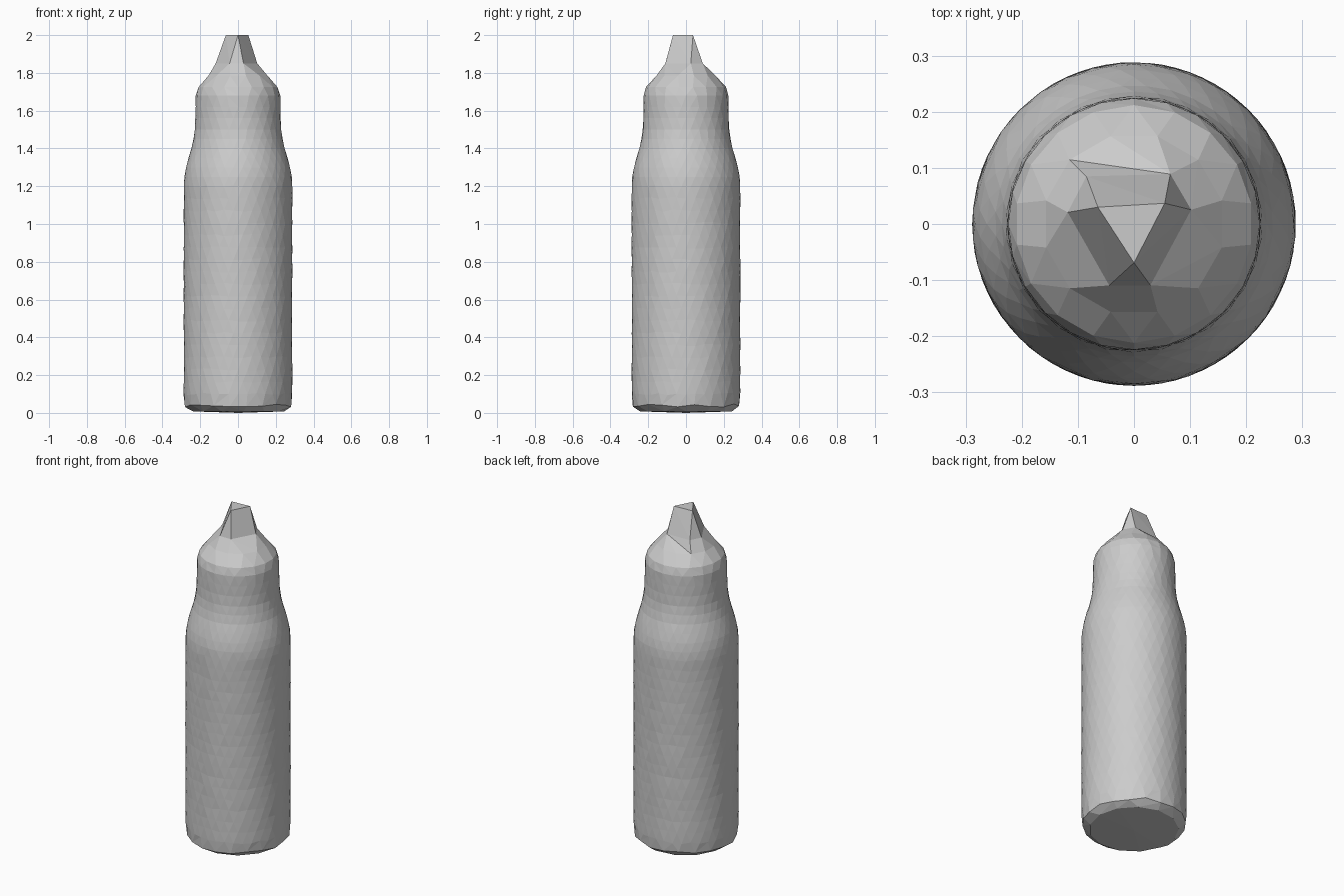
import bpy, bmesh, math, random

if "Cube" in bpy.data.objects:
    bpy.data.objects.remove(bpy.data.objects["Cube"])

random.seed(4)
bm = bmesh.new()
TAU = 2 * math.pi


def ring(z, r, n, turn=0.0, jitter=0.0, zj=0.0):
    """Ring of vertices as a list of (angle, vertex), sorted by angle."""
    out = []
    for i in range(n):
        a = TAU * (i + turn) / n
        rr = r + random.uniform(-jitter, jitter)
        zz = z + random.uniform(-zj, zj)
        out.append((a, bm.verts.new((rr * math.cos(a), rr * math.sin(a), zz))))
    return out


def polar_ring(z, points):
    """Ring from (degrees, radius) pairs."""
    return [(math.radians(d), bm.verts.new((r * math.cos(math.radians(d)),
            r * math.sin(math.radians(d)), z))) for d, r in points]


def stitch(low, high):
    """Triangle strip between two rings of any vertex counts."""
    start = min(range(len(high)),
                key=lambda k: abs(math.remainder(high[k][0] - low[0][0], TAU)))
    high = high[start:] + [(a + TAU, v) for a, v in high[:start]]
    shift = TAU * round((low[0][0] - high[0][0]) / TAU)
    high = [(a + shift, v) for a, v in high]
    A = low + [(low[0][0] + TAU, low[0][1])]
    B = high + [(high[0][0] + TAU, high[0][1])]
    i = j = 0
    while i < len(low) or j < len(high):
        up_low = j >= len(high) or (i < len(low) and A[i + 1][0] <= B[j + 1][0])
        if up_low:
            bm.faces.new((A[i][1], A[i + 1][1], B[j][1]))
            i += 1
        else:
            bm.faces.new((A[i][1], B[j + 1][1], B[j][1]))
            j += 1


# Rounded, coarse base edge
rings = [ring(0.008, 0.245, 13, 0.0), ring(0.04, 0.283, 20, 0.5, 0.002, 0.01)]
base = rings[0]

# Straight barrel, staggered rings give the faceted skin
for k in range(18):
    rings.append(ring(0.1 + k * 0.0647, 0.2875, 36, 0.5 * (k % 2), 0.001, 0.006))

# Shoulder and neck
profile = [(1.25, 0.284), (1.30, 0.275), (1.35, 0.262), (1.40, 0.247),
           (1.45, 0.236), (1.50, 0.229), (1.56, 0.226), (1.62, 0.225)]
for k, (z, r) in enumerate(profile):
    rings.append(ring(z, r, 36 if k < 5 else 30, 0.5 * (k % 2), 0.0007))

# Dome with growing facets
rings += [ring(1.68, 0.224, 24, 0.0), ring(1.725, 0.212, 18, 0.5),
          ring(1.785, 0.162, 12, 0.5)]

# Three-sided pointed nozzle
rings.append(polar_ring(1.85, [(14, .105), (54, .11), (135, .12),
                               (170, .12), (248, .118), (285, .113)]))
tip = polar_ring(2.0, [(34, .066), (155, .071), (270, .069)])
rings.append(tip)

for low, high in zip(rings, rings[1:]):
    stitch(low, high)

# Close both ends
bm.faces.new([v for _, v in tip])
bottom = bm.verts.new((0, 0, 0))
for k in range(len(base)):
    bm.faces.new((bottom, base[(k + 1) % len(base)][1], base[k][1]))

bmesh.ops.recalc_face_normals(bm, faces=bm.faces)
mesh = bpy.data.meshes.new("bottle")
bm.to_mesh(mesh)
bm.free()
bpy.context.collection.objects.link(bpy.data.objects.new("bottle", mesh))
